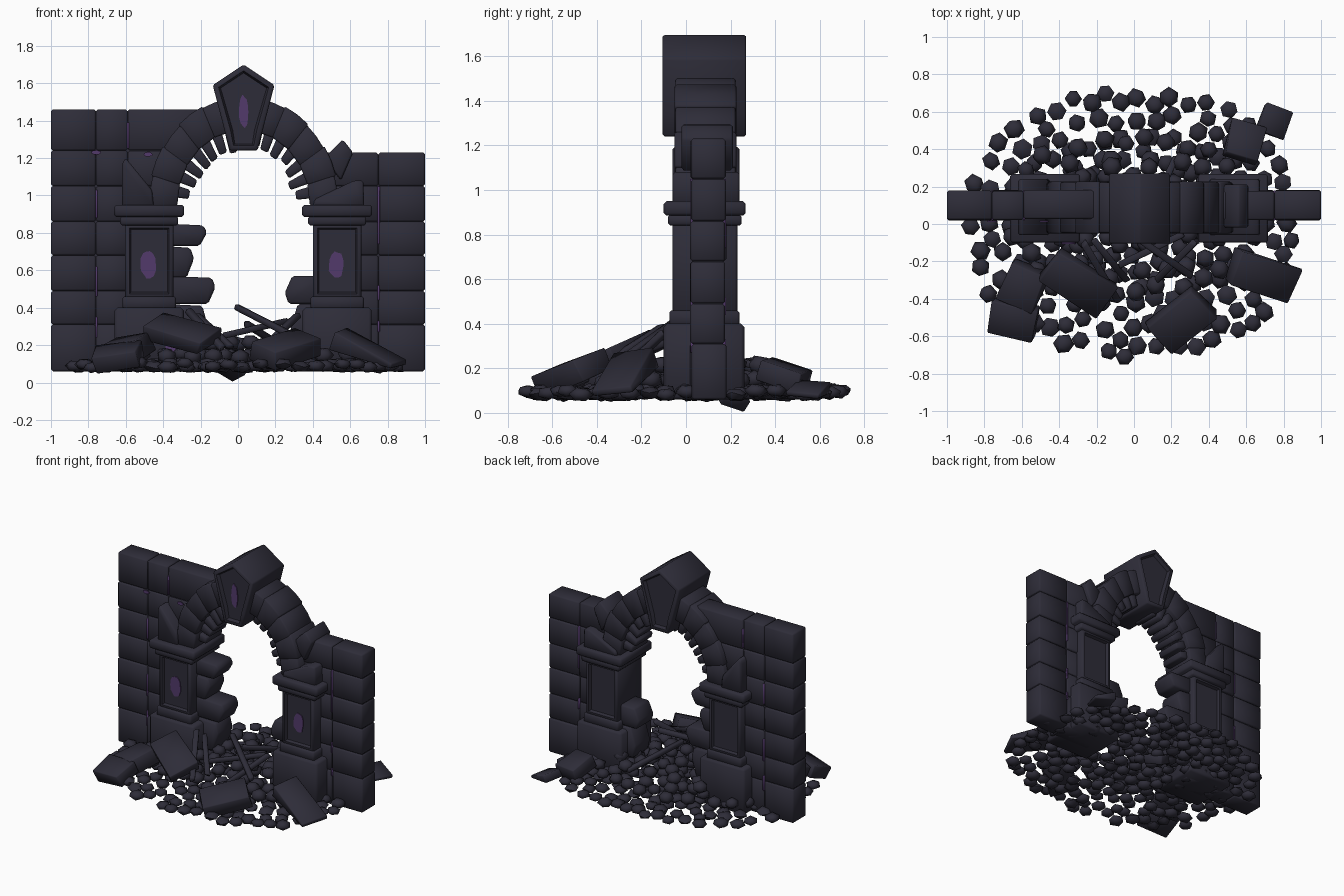
import bpy, bmesh, math, random
from mathutils import Matrix, Vector, Euler

if "Cube" in bpy.data.objects:
    bpy.data.objects.remove(bpy.data.objects["Cube"])

random.seed(7)
R = random.uniform


def material(name, col):
    m = bpy.data.materials.new(name)
    m.diffuse_color = (*col, 1)
    m.use_nodes = True
    m.node_tree.nodes["Principled BSDF"].inputs["Base Color"].default_value = m.diffuse_color
    return m


STONE = material("dark_stone", (0.027, 0.0255, 0.040))
PURPLE = material("purple_glow", (0.085, 0.042, 0.145))


def finish(bm, name, mat=STONE, smooth=50):
    bmesh.ops.recalc_face_normals(bm, faces=bm.faces)
    for f in bm.faces:
        f.smooth = True
    for e in bm.edges:
        e.smooth = e.calc_face_angle(0) < math.radians(smooth)
    me = bpy.data.meshes.new(name)
    bm.to_mesh(me)
    bm.free()
    me.materials.append(mat)
    ob = bpy.data.objects.new(name, me)
    bpy.context.collection.objects.link(ob)
    return ob


def prism(name, pts, y0, y1, bevel=0.01, inset=0, depth=0, mat=STONE):
    """Extrude an xz outline along y, with optional recessed front and back panels."""
    bm = bmesh.new()
    front = [bm.verts.new((x, y0, z)) for x, z in pts]
    back = [bm.verts.new((x, y1, z)) for x, z in pts]
    bm.faces.new(front)
    bm.faces.new(back[::-1])
    for i in range(len(pts)):
        j = (i + 1) % len(pts)
        bm.faces.new([front[j], front[i], back[i], back[j]])
    bmesh.ops.recalc_face_normals(bm, faces=bm.faces)
    if bevel:
        edges = [e for e in bm.edges if e.calc_face_angle(0) > 0.35]
        bmesh.ops.bevel(bm, geom=edges, offset=bevel, segments=1, affect='EDGES',
                        clamp_overlap=True)
    if inset:
        bmesh.ops.recalc_face_normals(bm, faces=bm.faces)
        ends = [f for f in bm.faces if abs(f.normal.y) > 0.99]
        bmesh.ops.inset_individual(bm, faces=ends, thickness=inset, depth=0)
        bmesh.ops.inset_individual(bm, faces=ends, thickness=0.012, depth=-depth)
    return finish(bm, name, mat)


def box(name, x0, x1, y0, y1, z0, z1, **kw):
    return prism(name, [(x0, z0), (x1, z0), (x1, z1), (x0, z1)], y0, y1, **kw)


def oval(name, x, z, rx, rz, y):
    """Thin glowing plate facing the front."""
    pts = []
    for i in range(14):
        a = i * math.tau / 14
        k = R(0.9, 1.1)
        pts.append((x + rx * k * math.cos(a), z + rz * k * math.sin(a)))
    return prism(name, pts, y - 0.004, y + 0.004, bevel=0, mat=PURPLE)


def slab(name, loc, size, rot, taper=0):
    """Fallen chunk of masonry, optionally thinning towards its +x end."""
    bm = bmesh.new()
    bmesh.ops.create_cube(bm, size=1)
    for v in bm.verts:
        thin = 1 - taper * (v.co.x + 0.5)
        v.co = Vector([c * s * R(0.92, 1.1) for c, s in zip(v.co, size)])
        v.co.z *= thin
    bmesh.ops.bevel(bm, geom=bm.edges[:], offset=0.006, segments=1, affect='EDGES')
    ob = finish(bm, name)
    ob.location = loc
    ob.rotation_euler = Euler([math.radians(a) for a in rot])
    return ob


# Coursed walls on both sides, with a solid core behind the joints
COURSES = [0.06, 0.31, 0.49, 0.68, 0.86, 1.05, 1.24, 1.46]


def wall(side, cuts, courses):
    for r, (z0, z1) in enumerate(zip(courses, courses[1:])):
        for c, (x0, x1) in enumerate(zip(cuts, cuts[1:])):
            if c == len(cuts) - 2 and side == "left" and r == 6:
                x1 = -0.2
            d = R(-0.005, 0.005)
            box(f"{side}_wall_stone_{r}_{c}", x0, x1, 0.022 + d, 0.178 + d, z0, z1, bevel=0.01)


wall("left", [-1, -0.76, -0.59, -0.36], COURSES)
wall("right", [0.44, 0.75, 1], COURSES[:6] + [1.23])
box("left_wall_core", -0.992, -0.38, 0.034, 0.166, 0.07, 1.45, bevel=0)
box("right_wall_core", 0.46, 0.992, 0.034, 0.166, 0.07, 1.22, bevel=0)
# Glowing seams in the wall joints
for i, (x, z0, z1) in enumerate([(-0.757, 0.88, 1.03), (-0.757, 0.46, 0.62), (-0.757, 0.24, 0.35),
                                 (-0.588, 1.25, 1.39), (0.752, 0.74, 1.05),
                                 (0.752, 0.44, 0.52), (0.752, 0.27, 0.33)]):
    box(f"glow_seam_{i}", x - 0.006, x + 0.006, 0.02, 0.18, z0, z1, bevel=0.003, mat=PURPLE)
for i, (x, z) in enumerate([(-0.48, 1.22), (-0.76, 1.23)]):
    oval(f"glow_spot_{i}", x, z, 0.025, 0.012, 0.014)

# Pillars
for side, x in (("left", -0.475), ("right", 0.53)):
    box(f"{side}_plinth", x - 0.185, x + 0.185, -0.1, 0.262, 0.06, 0.40, bevel=0.015)
    box(f"{side}_pillar_base", x - 0.143, x + 0.143, -0.075, 0.24, 0.39, 0.46)
    box(f"{side}_shaft", x - 0.13, x + 0.13, -0.06, 0.23, 0.45, 0.85,
        inset=0.02, depth=0.02)
    box(f"{side}_neck", x - 0.155, x + 0.155, -0.08, 0.25, 0.84, 0.89)
    box(f"{side}_capital", x - 0.187, x + 0.187, -0.1, 0.268, 0.885, 0.95, bevel=0.012)
    oval(f"{side}_shaft_glow", x - 0.005, 0.63, 0.042, 0.073, -0.042)
oval("left_plinth_glow", -0.35, 0.18, 0.04, 0.05, -0.104)

# Broken stones above the capitals
prism("left_broken_stone", [(-0.62, 0.94), (-0.45, 0.94), (-0.46, 1.03), (-0.6, 1.2), (-0.62, 1.17)],
      -0.06, 0.24)
prism("right_broken_stone", [(0.40, 0.94), (0.675, 0.94), (0.67, 1.08), (0.62, 1.08), (0.41, 0.98)],
      -0.06, 0.24)
prism("loose_shoulder_stone", [(0.46, 1.2), (0.55, 1.08), (0.615, 1.23), (0.56, 1.3)], -0.02, 0.21)

# Arch ring and the small bricks inside it
CX, CZ = 0.03, 0.95


def arc_block(name, a0, a1, inner, outer, y0, y1, bevel):
    pts = []
    for (rx, rz), angs in ((inner, (a0, a1)), (outer, (a1, (a0 + a1) / 2, a0))):
        for a in angs:
            a = math.radians(a)
            pts.append((CX + rx * math.cos(a), CZ + rz * math.sin(a)))
    prism(name, pts, y0, y1, bevel)


for side in range(2):
    tag = ("right", "left")[side]
    for i in range(5):
        a0, a1 = i * 16 - 0.8, (i + 1) * 16 + 0.8
        if side:
            a0, a1 = 180 - a1, 180 - a0
        k = (i % 2) * 0.008
        arc_block(f"{tag}_arch_stone_{i}", a0, a1, (0.355, 0.40), (0.505 + k, 0.575 + k),
                  -0.048 - k / 2, 0.222 + k / 2, 0.009)
    for i in range(7):
        a0 = 5 + i * 11.6 + R(-1, 1)
        a1 = a0 + 8.8
        if side:
            a0, a1 = 180 - a1, 180 - a0
        d = R(-0.015, 0.025)
        arc_block(f"{tag}_inner_brick_{i}", a0, a1, (0.275 + d, 0.30 + d), (0.38, 0.43),
                  0.0, 0.19, 0.008)

# Keystone with recessed panel
prism("keystone", [(0.03, 1.70), (0.195, 1.59), (0.13, 1.34), (0.105, 1.24), (-0.045, 1.24),
                   (-0.07, 1.34), (-0.135, 1.59)], -0.105, 0.27, 0.009, inset=0.022, depth=0.025)
oval("keystone_glow", 0.03, 1.45, 0.027, 0.085, -0.082)

# Broken jamb stones in the opening
for i, (x0, x1, z0, z1) in enumerate([(-0.4, -0.165, 0.73, 0.85), (-0.4, -0.235, 0.56, 0.73),
                                      (-0.4, -0.12, 0.42, 0.57), (-0.4, -0.17, 0.2, 0.42),
                                      (0.25, 0.45, 0.42, 0.57), (0.28, 0.45, 0.2, 0.42)]):
    c = 0.04
    if x0 < 0:
        p = [(x0, z0), (x1 - c, z0), (x1, z0 + 0.6 * (z1 - z0)), (x1 - c / 2, z1 - 0.01), (x0, z1)]
    else:
        p = [(x1, z0), (x1, z1), (x0 + c, z1), (x0, z0 + 0.4 * (z1 - z0)), (x0 + c / 2, z0)]
    prism(f"jamb_stone_{i}", p, 0.01, 0.19, 0.012)

# Fallen slabs
for i, (loc, size, rot, taper) in enumerate([
        ((-0.30, -0.31, 0.26), (0.37, 0.21, 0.09), (22, 12, -33), 0.2),
        ((-0.59, -0.33, 0.18), (0.20, 0.22, 0.11), (15, -8, -25), 0),
        ((-0.64, -0.51, 0.14), (0.24, 0.18, 0.09), (22, -8, -12), 0),
        ((0.25, -0.51, 0.18), (0.33, 0.20, 0.10), (18, -14, 38), 0),
        ((0.70, -0.28, 0.165), (0.38, 0.19, 0.10), (8, 22, -18), 0.7),
        ((0.59, 0.44, 0.17), (0.18, 0.20, 0.09), (-18, 5, -15), 0),
        ((0.75, 0.55, 0.10), (0.15, 0.15, 0.06), (-5, 14, -20), 0.6),
        ((-0.05, 0.2, 0.085), (0.16, 0.14, 0.06), (-20, 30, 20), 0)]):
    slab(f"fallen_slab_{i}", loc, size, rot, taper)

# Splintered beams
for i, (a, b) in enumerate([((-0.27, -0.10, 0.39), (-0.08, -0.42, 0.18)),
                            ((-0.22, -0.08, 0.36), (-0.04, -0.30, 0.19)),
                            ((0.0, -0.06, 0.40), (0.31, -0.28, 0.24)),
                            ((-0.08, -0.22, 0.25), (0.27, -0.05, 0.33)),
                            ((0.05, -0.02, 0.31), (0.22, 0.35, 0.2)),
                            ((0.32, -0.1, 0.36), (0.12, -0.3, 0.17))]):
    a, b = Vector(a), Vector(b)
    ob = slab(f"broken_beam_{i}", (a + b) / 2, (0.036, 0.032, (b - a).length), (0, 0, 0))
    ob.rotation_euler = (b - a).to_track_quat('Z', 'Y').to_euler()

# Rubble heap: a spread of pebbles, stacked higher towards the arch
bm = bmesh.new()
LAYERS = [(9000, 0.88, 0.71, 0.0, 0.083, 0.09), (1500, 0.68, 0.42, 0.05, 0.095, 0.145),
          (900, 0.58, 0.24, 0.12, 0.10, 0.205)]
for tries, rx, ry, cy, gap, height in LAYERS:
    spots = []
    for _ in range(tries):
        x, y = R(-rx, rx), R(-ry, ry)
        if (abs(x) / rx) ** 2.3 + (abs(y) / ry) ** 2.3 > 1:
            continue
        if any((x - p) ** 2 + (y - q) ** 2 < gap * gap for p, q in spots):
            continue
        spots.append((x, y))
        s = R(0.048, 0.058)
        flat = 0.6 if height < 0.1 else 0.8
        m = (Matrix.Translation((x, y + cy, height + R(-0.01, 0.015)))
             @ Matrix.Diagonal((s, s, s * flat, 1))
             @ Euler((R(0, 6), R(0, 6), R(0, 6))).to_matrix().to_4x4())
        bmesh.ops.create_icosphere(bm, subdivisions=1, radius=1, matrix=m)
finish(bm, "rubble_pebbles", smooth=60)
